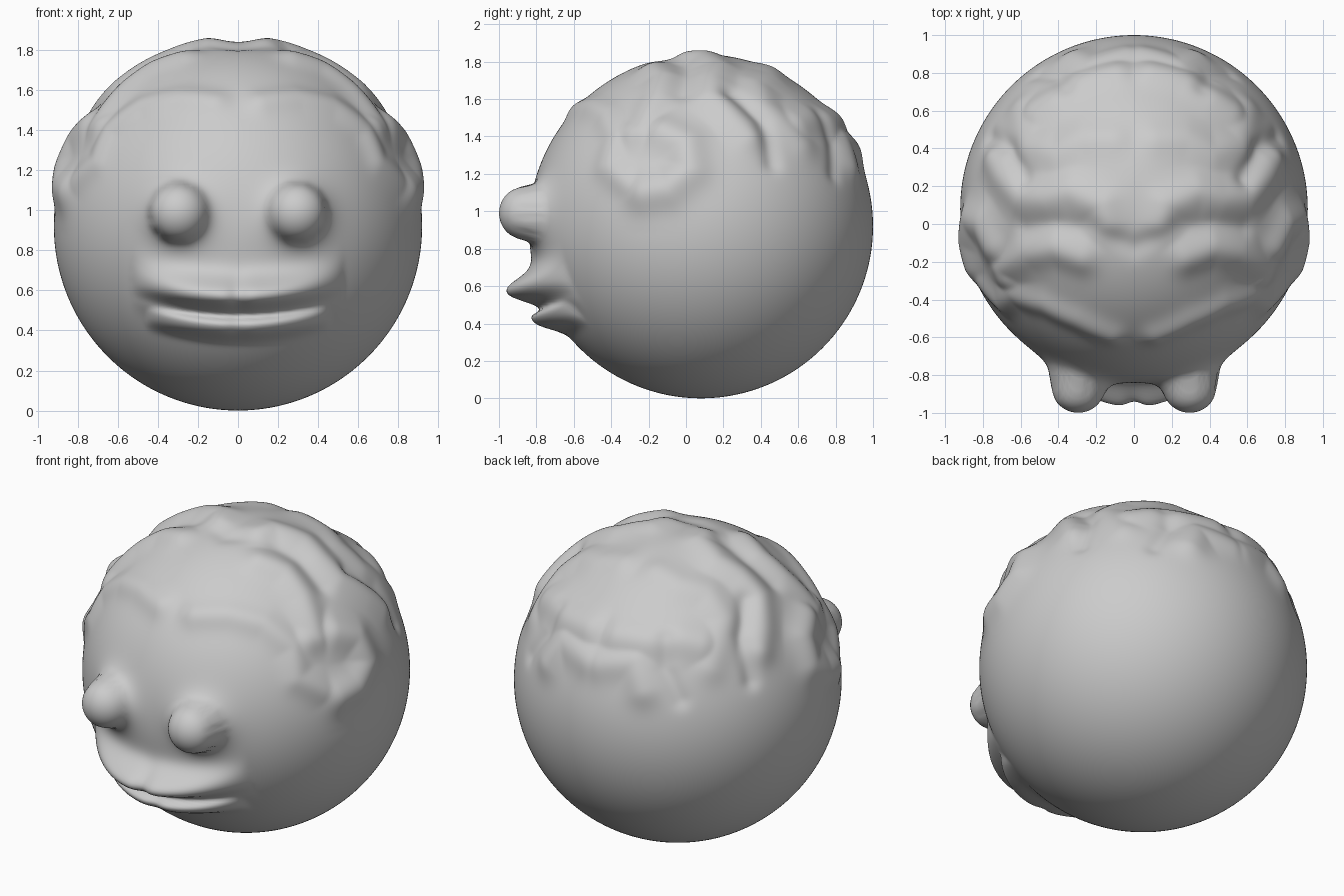
import bpy, bmesh, math
from mathutils import Vector

if "Cube" in bpy.data.objects:
    bpy.data.objects.remove(bpy.data.objects["Cube"])

R = 0.92
C = Vector((0, 0.08, 0.92))


def from_top(x, y):
    return Vector((x, y, C.z + math.sqrt(max(0, R*R - x*x - (y - C.y)**2))))


def from_side(y, z):
    return Vector((math.sqrt(max(0, R*R - (z - C.z)**2 - (y - C.y)**2)), y, z))


def from_front(x, z):
    return Vector((x, C.y - math.sqrt(max(0, R*R - x*x - (z - C.z)**2)), z))


# scalp ridges and grooves: path, height, width (mirrored in x)
T, S, F = from_top, from_side, from_front
folds = [
    # hairline above the forehead and down the temple
    ([F(.12, 1.54), F(.3, 1.56), F(.48, 1.52), F(.64, 1.40), S(-.42, 1.24), S(-.30, 1.14)], .028, .075),
    # crown lobe and wavy ridge across the top
    ([T(.15, .0), T(.17, .10), T(.34, .17), T(.47, .14), T(.60, .14), T(.70, .26), S(.34, 1.40)], .035, .09),
    # second ridge between crown and hairline
    ([T(.28, -.18), T(.42, -.13), T(.56, -.16), T(.70, -.24), S(-.28, 1.42)], .035, .085),
    # curl above the ear
    ([S(-.22, 1.10), S(-.10, 1.12), S(.02, 1.22), S(.0, 1.36), S(-.12, 1.42)], .048, .10),
    # back lobes
    ([T(.12, .45), T(.28, .45), T(.42, .38), T(.56, .42), S(.62, 1.36)], .022, .09),
    ([T(.10, .80), T(.26, .76), T(.42, .66), T(.52, .60)], .035, .10),
    ([T(.04, .90), S(.84, 1.38), S(.88, 1.24)], .03, .09),
    # grooves
    ([S(.24, 1.62), S(.40, 1.48), S(.46, 1.26)], -.022, .05),
    ([S(.70, 1.50), S(.78, 1.36), S(.79, 1.20)], -.018, .05),
    ([T(.0, -.12), T(.22, -.02), T(.42, .0), T(.58, -.02)], -.018, .06),
]


def seg_dist(p, a, b):
    d = b - a
    t = max(0, min(1, (p - a).dot(d) / d.length_squared))
    return (p - a - d*t).length


def scalp(p):
    up = down = 0
    for path, h, w in folds:
        d = min(seg_dist(p, a, b) for a, b in zip(path, path[1:]))
        v = h * math.exp(-(d/w)**2)
        up, down = max(up, v), min(down, v)
    return up + down


def lips(x, z):
    t = z - (.475 + .3*x*x)
    side = max(0, 1 - (x/.53)**2)**.8 * (1 - .15*math.exp(-(x/.05)**2))
    if t > .09:
        upper = .20 * math.exp(-((t - .09)/.095)**2)
    else:
        k = max(0, min(1, (t - .005)/.075))
        upper = .06 + .14*k*k*(3 - 2*k) if t > 0 else .06*math.exp(-(t/.05)**2)
    low_side = max(0, 1 - (x/.46)**2)**.6 * (1 - .12*math.exp(-(x/.05)**2))
    lower = .14 * math.exp(-abs((t + .06)/.055)**3)
    return max(upper*side, lower*low_side)


def eye(x, y, z):
    r, er = math.hypot(x - .295, z - .99), .147
    base = y - .055*math.exp(-max(0, r - er)/.04)
    if r < er:
        return min(base, -.853 - math.sqrt(er*er - r*r))
    return base


# head: one continuous sculpted surface
bm = bmesh.new()
bmesh.ops.create_icosphere(bm, subdivisions=7, radius=R)
for v in bm.verts:
    n = v.co.normalized()
    p = C + n*R
    x = abs(p.x)
    q = p.copy()
    if p.z > .9:
        q += n * scalp(Vector((x, p.y, p.z)))
    if p.y < -.2:
        q.y -= lips(x, p.z)
        q.y = eye(x, q.y, p.z)
    v.co = q
for f in bm.faces:
    f.smooth = True
mesh = bpy.data.meshes.new("head")
bm.to_mesh(mesh)
bm.free()
head = bpy.data.objects.new("head", mesh)
bpy.context.collection.objects.link(head)
sm = head.modifiers.new("soften", 'SMOOTH')
sm.factor, sm.iterations = .5, 3
